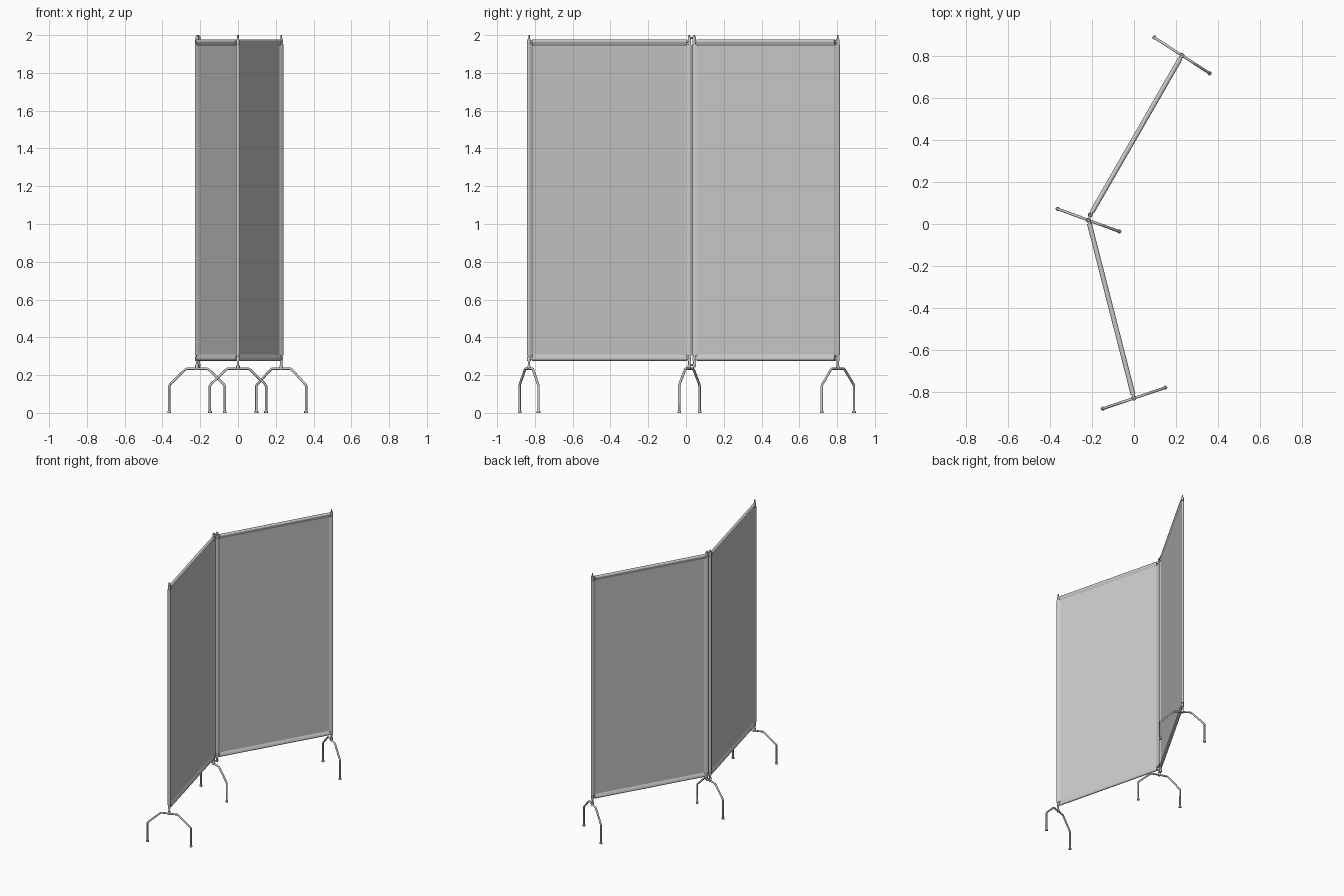
import bpy, bmesh, math
from mathutils import Vector

if "Cube" in bpy.data.objects:
    bpy.data.objects.remove(bpy.data.objects["Cube"])

Z_LOW, Z_HIGH = 0.287, 1.966     # rail centre heights
UP = Vector((0, 0, 1))


def finish(name, bm):
    bmesh.ops.recalc_face_normals(bm, faces=bm.faces)
    me = bpy.data.meshes.new(name)
    bm.to_mesh(me)
    bm.free()
    ob = bpy.data.objects.new(name, me)
    bpy.context.collection.objects.link(ob)
    for p in me.polygons:
        p.use_smooth = True
    me.set_sharp_from_angle(angle=math.radians(35))
    return ob


def tube(name, points, r):
    cu = bpy.data.curves.new(name, 'CURVE')
    cu.dimensions = '3D'
    cu.bevel_depth = r
    cu.bevel_resolution = 3
    cu.use_fill_caps = True
    sp = cu.splines.new('POLY')
    sp.points.add(len(points) - 1)
    for p, c in zip(sp.points, points):
        p.co = (*c, 1)
    ob = bpy.data.objects.new(name, cu)
    bpy.context.collection.objects.link(ob)
    return ob


def prism(name, profile, origin, ax, ay, sweep):
    bm = bmesh.new()
    f = bm.faces.new([bm.verts.new(origin + ax * a + ay * b) for a, b in profile])
    ext = bmesh.ops.extrude_face_region(bm, geom=[f])
    bmesh.ops.translate(bm, vec=sweep, verts=[v for v in ext['geom'] if isinstance(v, bmesh.types.BMVert)])
    return finish(name, bm)


def hem_profile(r=0.0115, length=0.032, t=0.002):
    # fabric wrapped round a tube and stitched flat
    arc = [(r * math.cos(a), r * math.sin(a))
           for a in (math.radians(70 + 22 * i) for i in range(11))]
    return arc + [(length * 0.6, -t * 2), (length * 0.7, -t), (length * 0.7, t), (length * 0.6, t * 2)]


def panel(name, a, b):
    a, b = Vector((*a, 0)), Vector((*b, 0))
    u = (b - a).normalized()
    n = u.cross(UP)
    length = (b - a).length
    g = 0.017                     # open corner gap
    lo, hi = UP * Z_LOW, UP * Z_HIGH
    # frame tubes
    for end, p in (("inner", a), ("outer", b)):
        tube(f"{name}_{end}_post", [p + UP * 0.24, p + UP * 1.985], 0.0065)
        tube(f"{name}_{end}_pin", [p + UP * 1.98, p + UP * 2.0], 0.004)
        for z in (Z_LOW, Z_HIGH):
            tube(f"{name}_{end}_corner_sleeve", [p + UP * (z - 0.012), p + UP * (z + 0.012)], 0.010)
    for z in (lo, hi):
        tube(f"{name}_rail", [a + z, b + z], 0.007)
    # fabric hems on four sides
    prof = hem_profile()
    h = Z_HIGH - Z_LOW - 2 * g
    for end, p, d in (("inner", a, u), ("outer", b, -u)):
        prism(f"{name}_{end}_hem", prof, p + lo + UP * g, d, n, UP * h)
    for end, z, d in (("bottom", lo, UP), ("top", hi, -UP)):
        prism(f"{name}_{end}_hem", prof, a + z + u * g, d, n, u * (length - 2 * g))
    # fabric sheet
    t = 0.002
    prism(f"{name}_fabric", [(0.012, -t), (length - 0.012, -t), (length - 0.012, t), (0.012, t)],
          a + lo + UP * 0.012, u, n, UP * (Z_HIGH - Z_LOW - 0.024))


def foot(name, centre, tip):
    c, d = Vector((*centre, 0)), Vector((*tip, 0))
    half = [(0.157, 0.004), (0.157, 0.142), (0.150, 0.153), (0.068, 0.228), (0.056, 0.234)]
    pts = [(-s, z) for s, z in half] + half[::-1]
    d.normalize()
    tube(name + "_leg", [c + d * s + UP * z for s, z in pts], 0.0065)
    for s in (-0.157, 0.157):
        e = c + d * s
        tube(name + "_pad", [e, e + UP * 0.01], 0.010)
    # socket that takes the post
    tube(name + "_socket", [c + UP * 0.228, c + UP * 0.25], 0.0095)


A, B = (-0.217, 0.018), (0.0, -0.831)
C, D = (-0.208, 0.044), (0.229, 0.804)
panel("front_panel", A, B)
panel("rear_panel", C, D)

foot("front_foot", B, (0.149, 0.05))
foot("middle_foot", A, (0.147, -0.054))
foot("rear_foot", D, (0.131, -0.085))

# links that couple the two middle posts
for z in (0.253, 1.985):
    tube("hinge_link", [Vector((*A, z)), Vector((*C, z))], 0.005)
    for p in (A, C):
        tube("hinge_collar", [Vector((*p, z - 0.007)), Vector((*p, z + 0.007))], 0.009)
